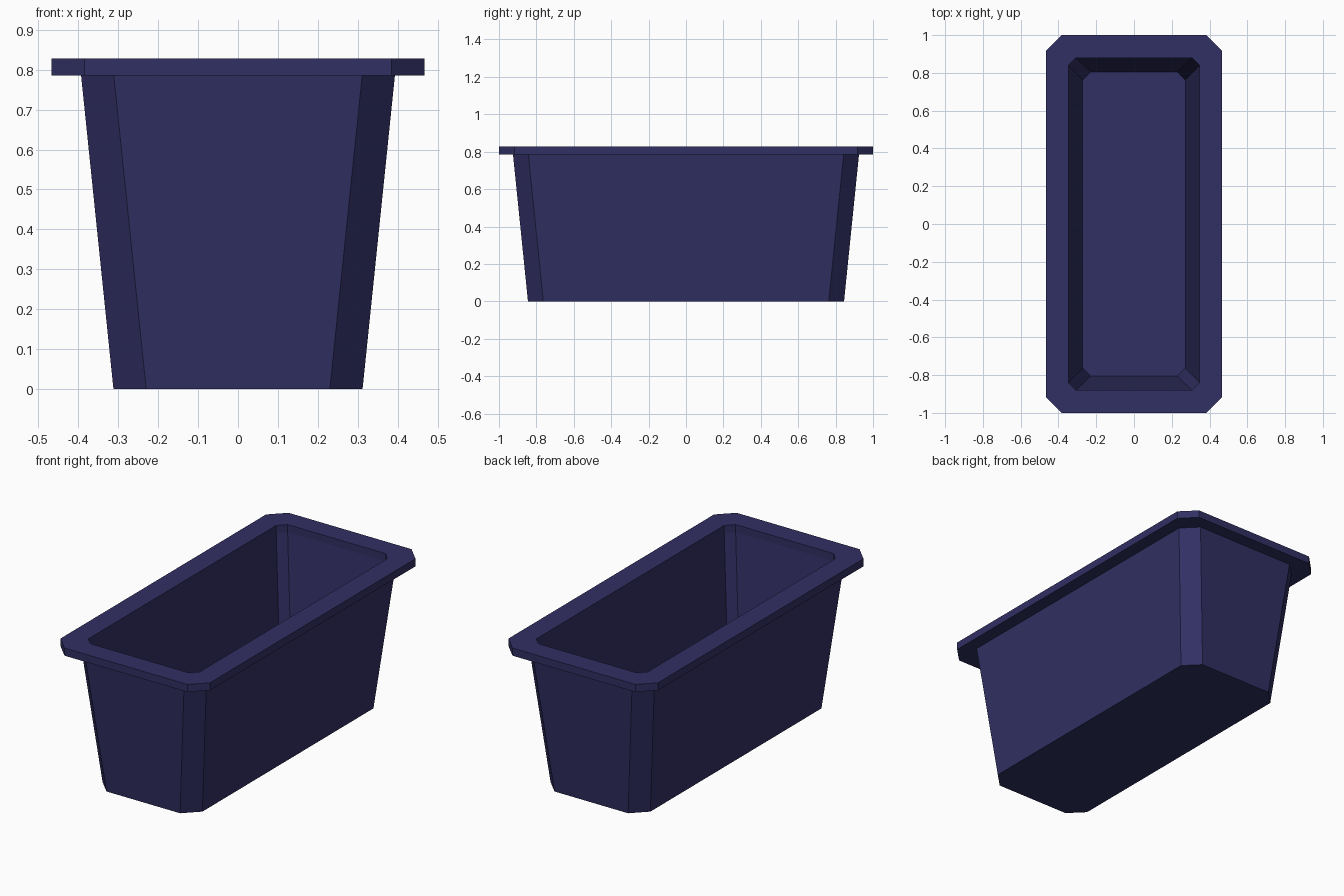
import bpy, bmesh

if "Cube" in bpy.data.objects:
    bpy.data.objects.remove(bpy.data.objects["Cube"])

mat = bpy.data.materials.new("dark navy plastic")
mat.diffuse_color = (0.031, 0.029, 0.125, 1)
mat.use_nodes = True
mat.node_tree.nodes["Principled BSDF"].inputs["Base Color"].default_value = mat.diffuse_color


def octagon(bm, hx, hy, c, z):
    """Ring of a rectangle with cut corners."""
    pts = [(hx, -hy + c), (hx, hy - c), (hx - c, hy), (-hx + c, hy),
           (-hx, hy - c), (-hx, -hy + c), (-hx + c, -hy), (hx - c, -hy)]
    return [bm.verts.new((x, y, z)) for x, y in pts]


# Section from outer base, up the wall, round the rim and down to the inner floor
profile = [
    (0.312, 0.845, 0.082, 0.0),     # outer base
    (0.393, 0.925, 0.082, 0.785),   # wall under rim
    (0.467, 1.0, 0.083, 0.785),     # rim lower edge
    (0.467, 1.0, 0.083, 0.828),     # rim upper edge
    (0.348, 0.88, 0.042, 0.828),    # opening
    (0.348, 0.88, 0.042, 0.785),    # rim inner lip
    (0.272, 0.805, 0.042, 0.043),   # inner floor
]

bm = bmesh.new()
rings = [octagon(bm, *p) for p in profile]
for a, b in zip(rings, rings[1:]):
    for i in range(8):
        j = (i + 1) % 8
        bm.faces.new((a[i], a[j], b[j], b[i]))
bm.faces.new(rings[0])     # underside
bm.faces.new(rings[-1])    # inner floor
bmesh.ops.recalc_face_normals(bm, faces=bm.faces)

mesh = bpy.data.meshes.new("planter_box")
bm.to_mesh(mesh)
bm.free()
mesh.materials.append(mat)
bpy.context.collection.objects.link(bpy.data.objects.new("planter_box", mesh))
